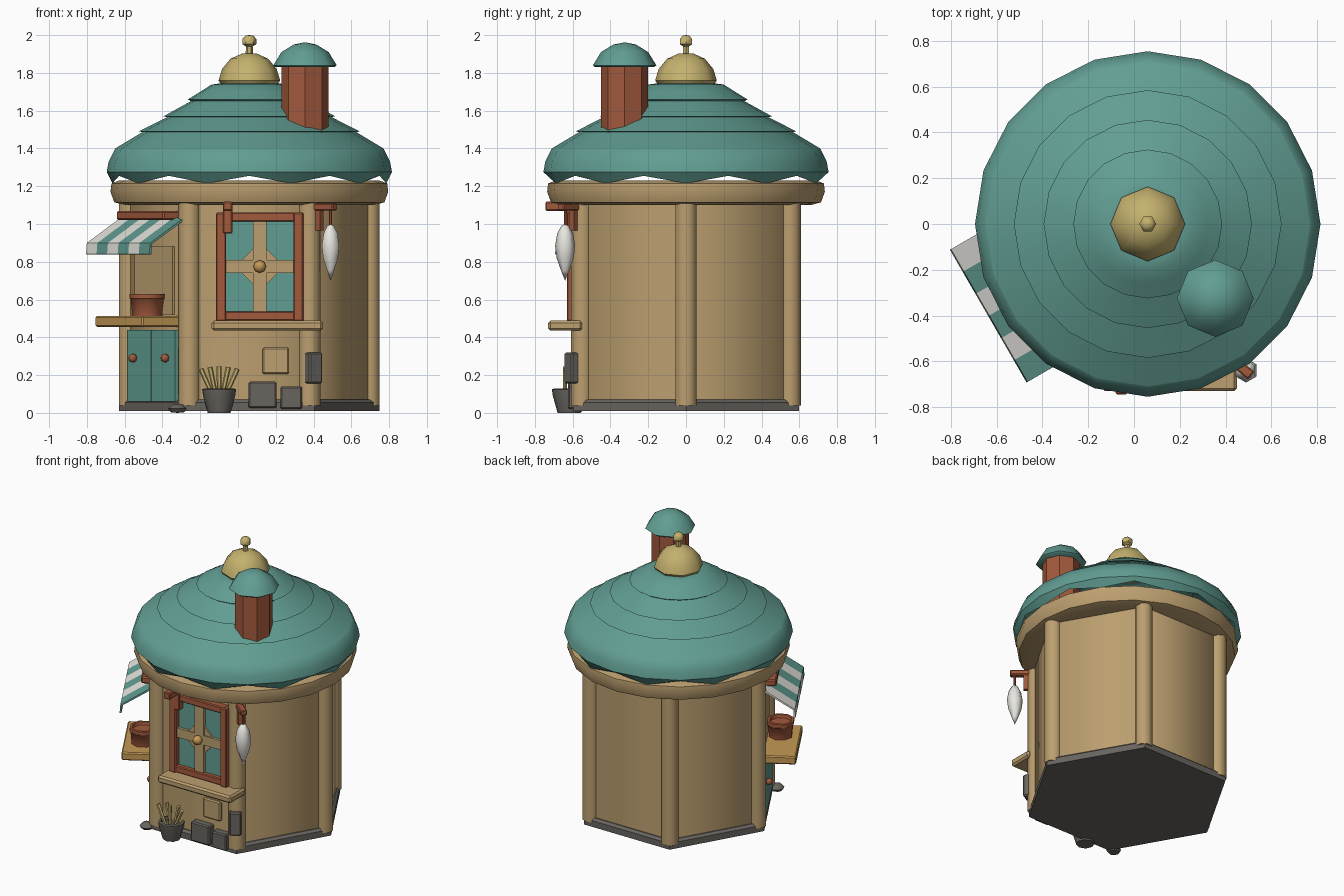
import bpy, bmesh, math
from mathutils import Matrix, Vector

if "Cube" in bpy.data.objects:
    bpy.data.objects.remove(bpy.data.objects["Cube"])

CX = 0.06          # centre of the round house
WALL = 0.57        # distance from centre to a wall face


def material(name, rgb):
    m = bpy.data.materials.new(name)
    m.diffuse_color = (*rgb, 1)
    m.use_nodes = True
    m.node_tree.nodes["Principled BSDF"].inputs["Base Color"].default_value = m.diffuse_color
    return m


TEAL = material("teal", (0.12, 0.34, 0.29))
TAN = material("tan", (0.50, 0.345, 0.16))
BROWN = material("brown", (0.36, 0.10, 0.045))
GOLD = material("gold", (0.55, 0.44, 0.155))
OCHRE = material("ochre", (0.56, 0.32, 0.09))
GREY = material("grey", (0.14, 0.13, 0.115))
WHITE = material("white", (0.80, 0.79, 0.74))


def finish(name, bm, mats, matrix=Matrix(), smooth=None):
    me = bpy.data.meshes.new(name)
    bm.to_mesh(me)
    bm.free()
    ob = bpy.data.objects.new(name, me)
    bpy.context.collection.objects.link(ob)
    for m in mats:
        me.materials.append(m)
    me.transform(matrix)
    if smooth:
        bpy.ops.object.select_all(action='DESELECT')
        ob.select_set(True)
        bpy.context.view_layer.objects.active = ob
        bpy.ops.object.shade_smooth_by_angle(angle=math.radians(smooth))
    return ob


def lathe(name, profile, sides, mat, matrix=Matrix(), turn=0, smooth=46, wave=0):
    """Spin (radius, z) points, bottom to top; wave scallops the first ring."""
    bm = bmesh.new()
    rings = []
    for k, (r, z) in enumerate(profile):
        if r == 0:
            rings.append([bm.verts.new((0, 0, z))] * sides)
            continue
        ring = []
        for i in range(sides):
            a = math.radians(turn) + 2 * math.pi * i / sides
            dz = wave * (1 if i % 2 else -1) if k == 0 else 0
            ring.append(bm.verts.new((r * math.cos(a), r * math.sin(a), z + dz)))
        rings.append(ring)
    for lo, hi in zip(rings, rings[1:]):
        for i in range(sides):
            j = (i + 1) % sides
            bm.faces.new(list(dict.fromkeys((lo[i], lo[j], hi[j], hi[i]))))
    return finish(name, bm, [mat], matrix, smooth)


def box(name, lo, hi, mat, matrix=Matrix(), bevel=0):
    lo, hi = Vector(lo), Vector(hi)
    bm = bmesh.new()
    bmesh.ops.create_cube(bm, size=1)
    bmesh.ops.scale(bm, vec=hi - lo, verts=bm.verts)
    bmesh.ops.translate(bm, vec=(lo + hi) / 2, verts=bm.verts)
    if bevel:
        bmesh.ops.bevel(bm, geom=bm.edges[:], offset=bevel, segments=1, affect='EDGES')
    return finish(name, bm, [mat], matrix)


def at(x, y, z=0):
    return Matrix.Translation((x, y, z))


def side(angle):
    """Frame of a wall: x along it, -y outward, z up."""
    return at(CX, 0) @ Matrix.Rotation(math.radians(angle - 270), 4, 'Z')


def knob(name, r, pos, mat, matrix):
    prof = [(0, -r), (r * .8, -r * .6), (r, 0), (r * .8, r * .6), (0, r)]
    lathe(name, prof, 8, mat, matrix @ at(*pos) @ Matrix.Rotation(math.pi / 2, 4, 'X'))


C = at(CX, 0)
FRONT, LEFT = side(270), side(210)

# hexagonal body: stone base, walls, corner posts, round ring beam
lathe("stone_base", [(0, .01), (.69, .01), (.69, .055), (.67, .07), (0, .07)], 6, GREY, C, smooth=None)
lathe("walls", [(0, .06), (.66, .06), (.66, 1.14), (0, 1.14)], 6, TAN, C, smooth=61)
for i in range(6):
    lathe(f"corner_post_{i}", [(0, .04), (.06, .04), (.06, 1.13), (0, 1.13)], 8, TAN,
          C @ Matrix.Rotation(i * math.pi / 3, 4, 'Z') @ at(.635, 0), turn=22.5)
lathe("ring_beam", [(0, 1.10), (.66, 1.10), (.715, 1.115), (.735, 1.17), (.73, 1.215), (.69, 1.23), (0, 1.23)],
      20, TAN, C)

# roof: scalloped eave and overlapping courses
lathe("roof_eave", [(.725, 1.235), (.755, 1.275), (.745, 1.33), (.71, 1.40), (.68, 1.41)], 20, TEAL, C, wave=.02)
lathe("roof_courses", [(.71, 1.40), (.565, 1.487), (.585, 1.49), (.435, 1.566), (.455, 1.57), (.31, 1.65),
                       (.325, 1.66)], 20, TEAL, C, smooth=25)
lathe("roof_cap", [(.325, 1.66), (.26, 1.70), (.20, 1.738), (.15, 1.745), (0, 1.745)], 20, TEAL, C)

# golden dome and finial
lathe("dome", [(0, 1.74), (.15, 1.74), (.163, 1.76), (.145, 1.82), (.10, 1.875), (.04, 1.902), (0, 1.905)],
      8, GOLD, C)
lathe("finial", [(.02, 1.89), (.018, 1.94), (.037, 1.952), (.037, 1.98), (.02, 1.998), (0, 2.0)], 6, GOLD, C)

# chimney
CH = at(.355, -.325)
lathe("chimney", [(0, 1.47), (.125, 1.47), (.125, 1.85), (0, 1.85)], 8, BROWN, CH, smooth=None)
lathe("chimney_cap", [(0, 1.83), (.155, 1.83), (.168, 1.84), (.125, 1.91), (.06, 1.95), (0, 1.962)], 8, TEAL, CH)

# front window
wx, wz = .055, .775
box("window_pane", (wx - .20, -.59, .52), (wx + .20, -.56, 1.04), TEAL, FRONT)
for s in (-1, 1):
    x = wx + s * .205
    box(f"window_jamb_{s}", (x - .026, -.63, .485), (x + .026, -.56, 1.06), BROWN, FRONT, .006)
    z = wz + s * .262
    box(f"window_rail_{s}", (wx - .21, -.622, z - .024), (wx + .21, -.56, z + .024), BROWN, FRONT, .006)
box("window_mullion", (wx - .036, -.612, .53), (wx + .036, -.56, 1.02), TAN, FRONT)
box("window_crossbar", (wx - .19, -.61, wz - .034), (wx + .19, -.56, wz + .034), TAN, FRONT)
box("window_diamond", (-.092, -.602, -.092), (.092, -.56, .092), TAN,
    FRONT @ at(wx, 0, wz) @ Matrix.Rotation(math.pi / 4, 4, 'Y'))
knob("window_knob", .034, (wx, -.63, wz), OCHRE, FRONT)
box("window_sill", (-.20, -.73, .435), (.39, -.55, .488), TAN, FRONT, .012)

# brackets, one holding the white lantern
box("left_bracket_arm", (-.14, -.745, 1.07), (-.09, -.55, 1.118), BROWN, FRONT, .006)
box("left_bracket_brace", (-.14, -.635, .95), (-.09, -.56, 1.09), BROWN, FRONT, .006)
LAMP = at(.39, -.56) @ Matrix.Rotation(math.radians(-40), 4, 'Z')
box("lantern_arm", (0, -.022, 1.072), (.16, .022, 1.108), BROWN, LAMP, .006)
box("lantern_brace", (.04, -.015, .965), (.07, .015, 1.09), BROWN, LAMP)
lathe("lantern_cord", [(.008, .99), (.008, 1.08)], 6, BROWN, at(.49, -.64))
lathe("lantern", [(0, .70), (.022, .755), (.045, .82), (.053, .885), (.042, .95), (.02, .99), (0, 1.0)],
      6, WHITE, at(.49, -.64), turn=30, smooth=61)

# loose stones on the front
for n, x0, x1, z0, z1, d, m in (("stone_a", .055, .205, .025, .165, .625, GREY),
                                ("stone_b", .225, .34, .02, .14, .625, GREY),
                                ("wall_patch", .13, .27, .205, .345, .59, TAN)):
    box(n, (x0 - CX, -d, z0), (x1 - CX, -.55, z1), m, FRONT, .008)
box("post_stone", (-.04, -.03, .155), (.04, .03, .32), GREY,
    at(.40, -.60) @ Matrix.Rotation(math.radians(30), 4, 'Z'), .008)
lathe("pebble", [(0, 0), (.035, .003), (.05, .022), (.03, .043), (0, .048)], 8, GREY, at(-.32, -.59))

# pot with gold sticks
POT = at(-.10, -.62)
lathe("pot", [(0, 0), (.06, 0), (.085, .09), (.09, .125), (.075, .13), (.07, .105), (0, .105)], 8, GREY, POT)
for i in range(5):
    tilt = math.radians(-24 + 12 * i)
    lathe(f"stick_{i}", [(.011, 0), (.014, .15), (0, .152)], 6, GOLD,
          POT @ at(-.035 + .0175 * i, .03 * (i % 2) - .02, .095) @ Matrix.Rotation(tilt, 4, 'Y'))

# left side: double cupboard doors, counter, shutter
for s in (-1, 1):
    box(f"cupboard_door_{s}", (s * .127 - .123, -.60, .06), (s * .127 + .123, -.56, .44), TEAL, LEFT)
    knob(f"door_knob_{s}", .024, (s * .17, -.615, .29), BROWN, LEFT)
box("counter", (-.25, -.80, .455), (.25, -.56, .513), OCHRE, LEFT, .008)
box("serving_panel", (-.20, -.585, .52), (.20, -.56, .88), TAN, LEFT)
lathe("counter_pot", [(0, .51), (.08, .51), (.088, .60), (.094, .605), (.094, .63), (.075, .63), (.07, .61), (0, .61)],
      8, BROWN, LEFT @ at(.08, -.67), turn=22.5)
box("awning_bar", (-.25, -.67, 1.02), (.25, -.55, 1.068), BROWN, LEFT, .008)

# striped awning with a hanging valance
bm = bmesh.new()
section = [(-.59, 1.035), (-.80, .90), (-.805, .84)]
rows = [[bm.verts.new((-.335 + .67 * i / 6, y, z)) for i in range(7)] for y, z in section]
for a, b in zip(rows, rows[1:]):
    for i in range(6):
        f = bm.faces.new((a[i], b[i], b[i + 1], a[i + 1]))
        f.material_index = i % 2
ob = finish("awning", bm, [WHITE, TEAL], LEFT)
mod = ob.modifiers.new("thickness", 'SOLIDIFY')
mod.thickness = .012
